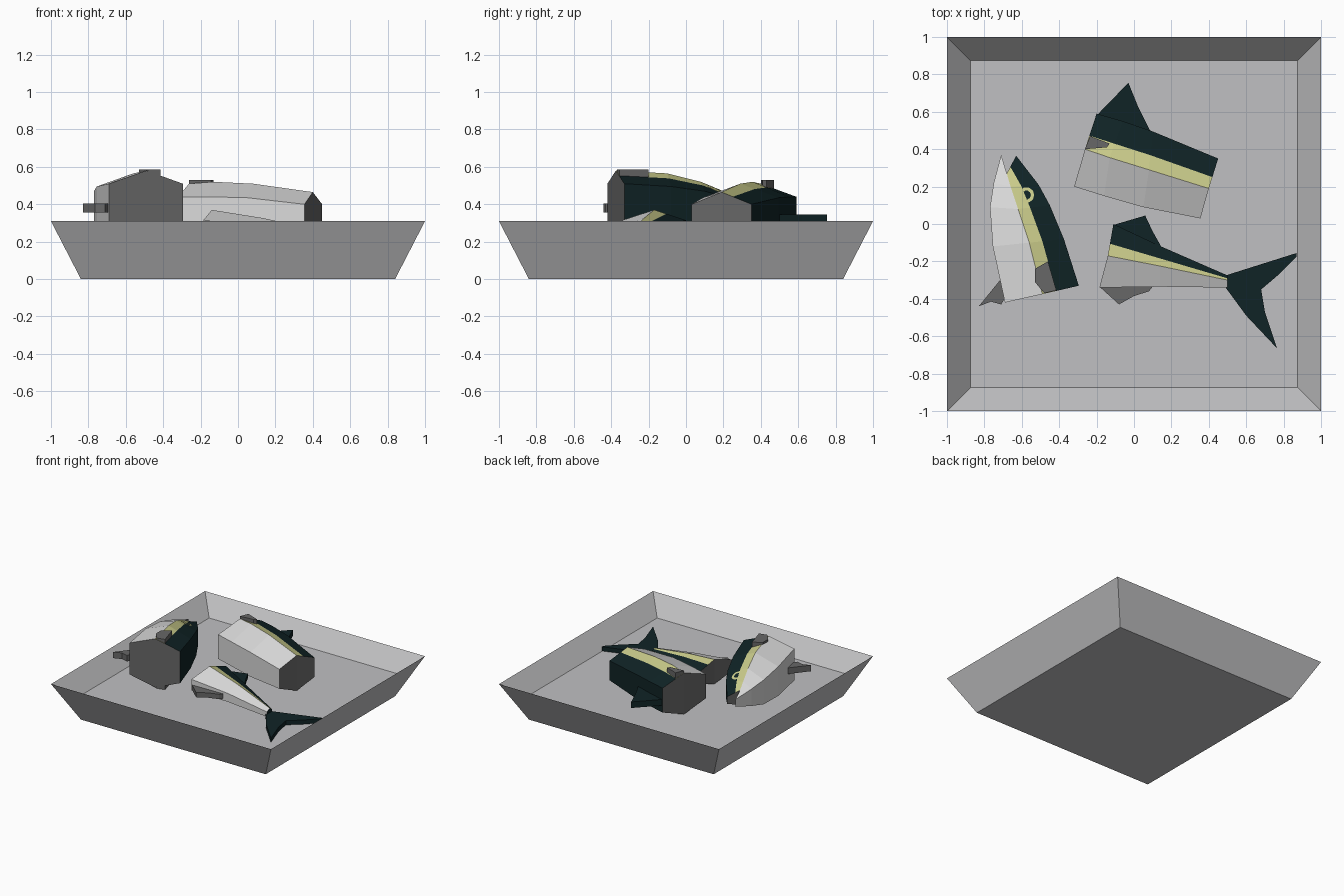
import bpy, bmesh, math
from mathutils import Vector
from mathutils.bvhtree import BVHTree

if "Cube" in bpy.data.objects:
    bpy.data.objects.remove(bpy.data.objects["Cube"])


def material(name, r, g, b):
    m = bpy.data.materials.new(name)
    m.use_nodes = True
    m.diffuse_color = (r, g, b, 1)
    m.node_tree.nodes["Principled BSDF"].inputs["Base Color"].default_value = (r, g, b, 1)
    return m


TRAY = material("tray grey", .53, .53, .54)
LIGHT = material("pale belly", .70, .70, .70)
YELLOW = material("pale yellow", .60, .61, .26)
DARK = material("dark teal", .005, .017, .019)
GREY = material("dark grey", .135, .135, .135)
FISH = [LIGHT, YELLOW, DARK, GREY]


def finish(name, bm, mats):
    bmesh.ops.recalc_face_normals(bm, faces=bm.faces)
    me = bpy.data.meshes.new(name)
    bm.to_mesh(me)
    bm.free()
    for m in mats:
        me.materials.append(m)
    ob = bpy.data.objects.new(name, me)
    bpy.context.collection.objects.link(ob)
    return ob


# Shallow tray: outer foot, thin rim, inner floor
def build_tray():
    bm = bmesh.new()
    corners = [(-1, -1), (1, -1), (1, 1), (-1, 1)]
    rings = [[bm.verts.new((x * s, y * s, z)) for x, y in corners]
             for s, z in [(.84, 0), (1, .31), (.875, .17)]]
    for a, b in zip(rings, rings[1:]):
        for i in range(4):
            j = (i + 1) % 4
            bm.faces.new((a[i], a[j], b[j], b[i]))
    bm.faces.new(rings[0])
    bm.faces.new(rings[-1])
    finish("tray", bm, [TRAY])


# Fish chunk lying on its side: each section gives belly, ridge and back
# positions, middle height, and half heights at the ridge and at the edges
def chunk(name, sections, end_caps=(3, 3), band=.38):
    bm = bmesh.new()
    rings = []
    for belly, ridge, back, mid, hr, hs in sections:
        b, r, d = (Vector(p + (h,)) for p, h in zip((belly, ridge, back), (hs, hr, hs)))
        top = [b, r, r.lerp(d, band), d]
        pts = top + [Vector((p.x, p.y, -p.z)) for p in reversed(top)]
        rings.append([bm.verts.new(p + Vector((0, 0, mid))) for p in pts])
    colours = [0, 1, 2, 2, 2, 1, 0, 0]
    for a, b in zip(rings, rings[1:]):
        for i, c in enumerate(colours):
            j = (i + 1) % 8
            bm.faces.new((a[i], a[j], b[j], b[i])).material_index = c
    for ring, colour in zip((rings[0], rings[-1]), end_caps):
        for i in range(3):
            f = bm.faces.new((ring[i], ring[i + 1], ring[6 - i], ring[7 - i]))
            f.material_index = colour
    tree = BVHTree.FromBMesh(bm)
    finish(name, bm, FISH)
    return tree


# Flat fin from an outline
def plate(name, pts, z0, z1, mat):
    bm = bmesh.new()
    low = [bm.verts.new((x, y, z0)) for x, y in pts]
    high = [bm.verts.new((x, y, z1)) for x, y in pts]
    bm.faces.new(low)
    bm.faces.new(high)
    for i in range(len(pts)):
        j = (i + 1) % len(pts)
        bm.faces.new((low[i], low[j], high[j], high[i]))
    finish(name, bm, [mat])


# Painted eye ring laid on the head surface, from above or below
def eye_ring(name, tree, cx, cy, side):
    bm = bmesh.new()
    rings = []
    for radius in (.024, .042):
        ring = []
        for k in range(10):
            a = math.tau * k / 10
            p = Vector((cx + radius * math.cos(a), cy + radius * math.sin(a), side * 2))
            hit = tree.ray_cast(p, Vector((0, 0, -side)))[0]
            ring.append(bm.verts.new(hit + Vector((0, 0, side * .005))))
        rings.append(ring)
    for i in range(10):
        j = (i + 1) % 10
        bm.faces.new((rings[0][i], rings[0][j], rings[1][j], rings[1][i]))
    ob = finish(name, bm, [YELLOW])
    if ob.data.polygons[0].normal.z * side < 0:
        ob.data.flip_normals()


build_tray()

# Head, with the open mouth as a notch between the jaws
head = chunk("head_piece", [
    ((-.69, -.42), (-.49, -.375), (-.295, -.33), .38, .20, .13),
    ((-.755, -.12), (-.56, -.10), (-.375, -.08), .375, .19, .12),
    ((-.77, .09), (-.62, .08), (-.45, .10), .37, .15, .10),
    ((-.75, .22), (-.66, .20), (-.51, .21), .37, .10, .07),
    ((-.71, .37), (-.68, .27), (-.63, .365), .37, .06, .03)])
for side, label in ((1, "upper"), (-1, "lower")):
    eye_ring(label + "_eye_ring", head, -.575, .155, side)
    near, far = .38 + side * .15, .38 + side * .207
    plate(label + "_side_fin", [(-.53, -.24), (-.46, -.20), (-.415, -.355),
                                (-.48, -.37), (-.53, -.31)],
          min(near, far), max(near, far), GREY)
plate("belly_fin", [(-.70, -.28), (-.765, -.36), (-.83, -.44), (-.765, -.415),
                    (-.71, -.43), (-.68, -.38)], .355, .405, GREY)

# Middle body piece with its back fin and side fin stub
chunk("middle_piece", [
    ((-.32, .20), (-.262, .40), (-.20, .59), .34, .17, .10),
    ((-.16, .15), (-.13, .355), (-.06, .55), .34, .18, .10),
    ((.05, .09), (.08, .29), (.10, .495), .335, .175, .10),
    ((.355, .03), (.40, .19), (.45, .35), .32, .145, .08)])
plate("back_fin", [(-.20, .58), (-.03, .755), (.025, .62), (.085, .50), (-.05, .50)],
      .295, .345, DARK)
plate("side_fin_stub", [(-.262, .40), (-.235, .47), (-.13, .43), (-.145, .41)],
      .46, .53, GREY)

# Tail piece with fins
chunk("tail_piece", [
    ((-.185, -.34), (-.14, -.17), (-.11, 0), .27, .10, .045),
    ((.14, -.335), (.14, -.225), (.14, -.118), .25, .075, .035),
    ((.50, -.34), (.50, -.30), (.50, -.275), .21, .035, .02)], end_caps=(3, 2))
plate("rear_back_fin", [(-.11, -.005), (.06, .045), (.10, -.04), (.145, -.12), (0, -.08)],
      .245, .28, DARK)
plate("rear_belly_fin", [(-.185, -.335), (-.08, -.43), (0, -.385), (.08, -.36),
                         (.10, -.335), (0, -.31)], .23, .27, GREY)
plate("tail_fin", [(.49, -.275), (.68, -.215), (.87, -.155), (.87, -.175), (.78, -.265),
                   (.68, -.35), (.70, -.47), (.765, -.665), (.60, -.49), (.49, -.34)],
      .175, .21, DARK)
